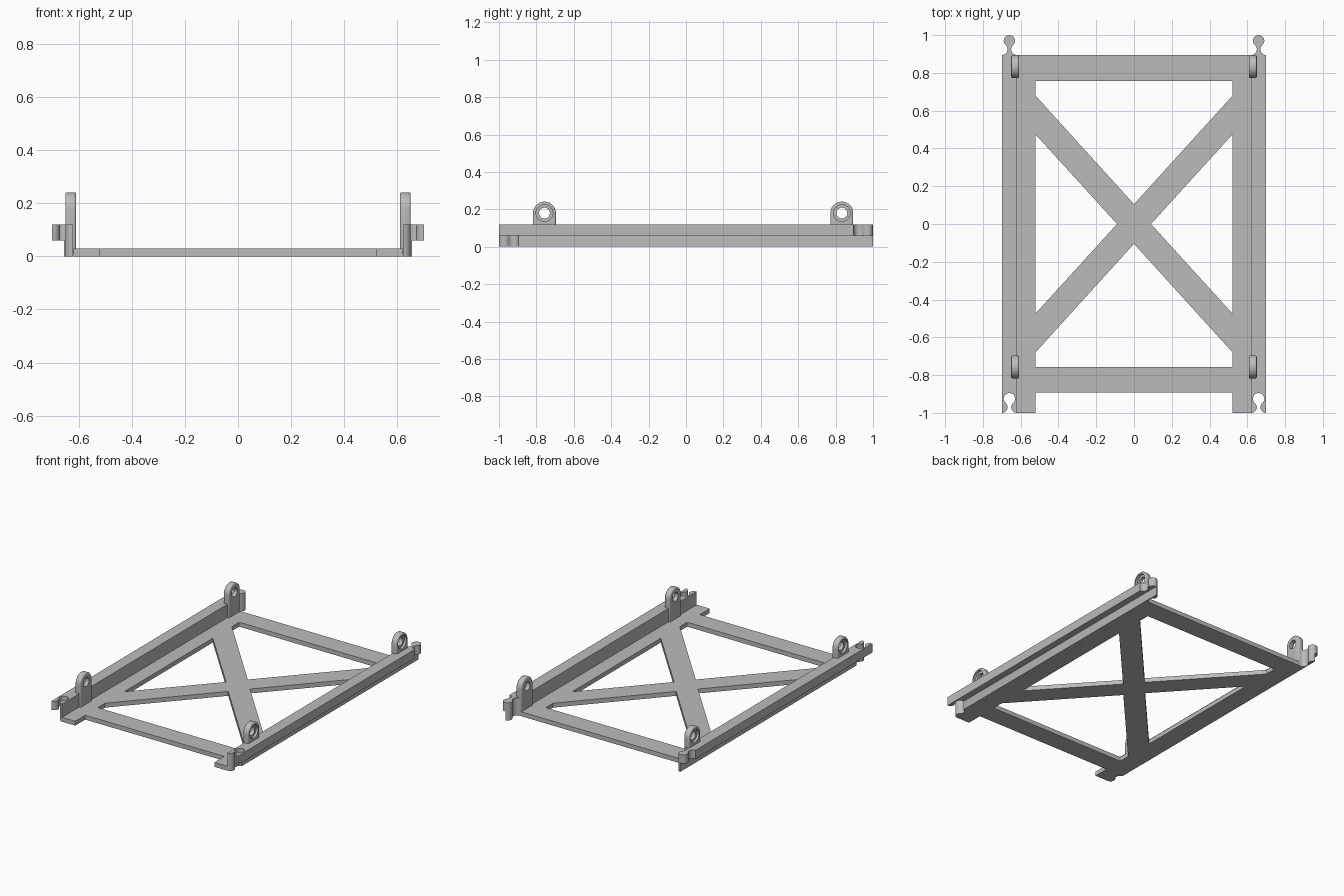
import bpy
import bmesh
from math import sin, cos, pi, atan2, sqrt
from mathutils import Matrix

if "Cube" in bpy.data.objects:
    bpy.data.objects.remove(bpy.data.objects["Cube"])

GREY = (0.5, 0.5, 0.5, 1)
mat = bpy.data.materials.new("plain grey")
mat.use_nodes = True
mat.diffuse_color = GREY
mat.node_tree.nodes["Principled BSDF"].inputs["Base Color"].default_value = GREY

FRONT, BACK = -1.0, 0.895          # ends of the rails
RAIL_IN, RAIL_MID, WALL_OUT = 0.62, 0.66, 0.655
FLOOR, STEP, TOP = 0.03, 0.06, 0.12


def arc(cx, cy, r, a0, a1, n):
    return [(cx + r * cos(a0 + (a1 - a0) * i / n),
             cy + r * sin(a0 + (a1 - a0) * i / n)) for i in range(n + 1)]


def finish(name, mesh, smooth=True):
    obj = bpy.data.objects.new(name, mesh)
    bpy.context.collection.objects.link(obj)
    mesh.materials.clear()
    mesh.materials.append(mat)
    if smooth:
        bpy.ops.object.select_all(action='DESELECT')
        obj.select_set(True)
        bpy.context.view_layer.objects.active = obj
        bpy.ops.object.shade_smooth_by_angle(angle=0.6)
    return obj


def baked(obj):
    """Mesh of an object with its modifiers applied."""
    bpy.context.view_layer.update()
    deps = bpy.context.evaluated_depsgraph_get()
    return bpy.data.meshes.new_from_object(obj.evaluated_get(deps))


def prism(outline, z0, z1):
    """Closed outline extruded straight up."""
    bm = bmesh.new()
    face = bm.faces.new([bm.verts.new((x, y, z0)) for x, y in outline])
    ext = bmesh.ops.extrude_face_region(bm, geom=[face])
    top = [v for v in ext["geom"] if isinstance(v, bmesh.types.BMVert)]
    bmesh.ops.translate(bm, verts=top, vec=(0, 0, z1 - z0))
    bmesh.ops.recalc_face_normals(bm, faces=bm.faces)
    mesh = bpy.data.meshes.new("prism")
    bm.to_mesh(mesh)
    bm.free()
    return mesh


def plate(name, outlines, z0, z1):
    """Flat plate: first outline is the rim, the others are openings."""
    curve = bpy.data.curves.new(name, 'CURVE')
    curve.dimensions, curve.fill_mode = '2D', 'BOTH'
    curve.extrude = (z1 - z0) / 2
    for pts in outlines:
        sp = curve.splines.new('POLY')
        sp.points.add(len(pts) - 1)
        for p, (x, y) in zip(sp.points, pts):
            p.co = (x, y, 0, 1)
        sp.use_cyclic_u = True
        sp.use_smooth = False
    tmp = bpy.data.objects.new("tmp", curve)
    bpy.context.collection.objects.link(tmp)
    mesh = baked(tmp)
    bpy.data.objects.remove(tmp)
    mesh.transform(Matrix.Translation((0, 0, (z0 + z1) / 2)))
    return finish(name, mesh, smooth=False)


def mirrored(pts):
    return pts + [(-x, y) for x, y in reversed(pts)]


# Floor frame with four openings that leave a diagonal cross
W = 0.522
rim = mirrored([(W, -0.893), (W, FRONT), (RAIL_IN, FRONT), (RAIL_IN, BACK)])
side = [(0.09, 0), (W, 0.475), (W, -0.475)]
end = [(0, 0.105), (W, 0.68), (W, 0.758), (-W, 0.758), (-W, 0.68)]
plate("floor_frame", [rim, side, [(-x, y) for x, y in side],
                      end, [(x, -y) for x, y in end]], 0, FLOOR)

# Ball-and-neck joint line, from the left base to the right base
BALL, FILLET, REACH = 0.03, 0.03, 0.075
flare = sqrt((BALL + FILLET) ** 2 - (REACH - FILLET) ** 2)
tilt = atan2(FILLET - REACH, flare)
half = (arc(flare, FILLET, FILLET, 1.5 * pi, pi + tilt, 10)
        + arc(0, REACH, BALL, tilt, pi / 2, 14)[1:])


def joint(y):
    left = [(RAIL_MID - dx, y + dy) for dx, dy in half]
    right = [(RAIL_MID + dx, y + dy) for dx, dy in reversed(half[:-1])]
    return left, left + right


def clipped(pts):
    kept = [p for p in pts if p[0] < WALL_OUT]
    return kept + [(WALL_OUT, pts[-1][1])]


knob_half, knob = joint(BACK)
sock_half, socket = joint(FRONT)
flange = knob + socket[::-1]
wall = clipped(knob_half) + clipped(sock_half)[::-1]

# Lug: rounded ear with bevelled rim and a counterbored hole
LUG_R, LUG_Z, LUG_X0, LUG_X1 = 0.061, 0.18, 0.609, 0.65
TO_X = Matrix(((0, 0, 1, 0), (1, 0, 0, 0), (0, 1, 0, 0), (0, 0, 0, 1)))


def lug_mesh(y):
    ear = [(-LUG_R, 0.01)] + arc(0, LUG_Z, LUG_R, pi, 0, 28) + [(LUG_R, 0.01)]
    obj = bpy.data.objects.new("ear", prism(ear, LUG_X0, LUG_X1))
    bpy.context.collection.objects.link(obj)
    bev = obj.modifiers.new("round", 'BEVEL')
    bev.width, bev.segments = 0.008, 3
    bev.limit_method, bev.angle_limit = 'ANGLE', 0.9
    cutters = []
    for r, x0 in ((0.029, LUG_X0 - 0.02), (0.045, LUG_X1 - 0.016)):
        cut = bpy.data.objects.new("cutter", prism(
            arc(0, LUG_Z, r, 0, 2 * pi, 32)[:-1], x0, LUG_X1 + 0.02))
        cut.hide_render = True
        bpy.context.collection.objects.link(cut)
        cutters.append(cut)
        mod = obj.modifiers.new("hole", 'BOOLEAN')
        mod.operation, mod.object, mod.solver = 'DIFFERENCE', cut, 'EXACT'
    mesh = baked(obj)
    for o in cutters + [obj]:
        bpy.data.objects.remove(o)
    mesh.transform(Matrix.Translation((0, y, 0)) @ TO_X)
    return mesh


# Side rails and lugs, repeated on both sides
for s, label in ((1, "left"), (-1, "right")):
    parts = [("wall", prism(wall, 0, STEP)),
             ("flange", prism(flange, STEP, TOP)),
             ("front_lug", lug_mesh(-0.757)),
             ("back_lug", lug_mesh(0.833))]
    for part, mesh in parts:
        if s < 0:
            mesh.transform(Matrix.Scale(-1, 4, (1, 0, 0)))
            mesh.flip_normals()
        finish(f"{label}_{part}", mesh)
